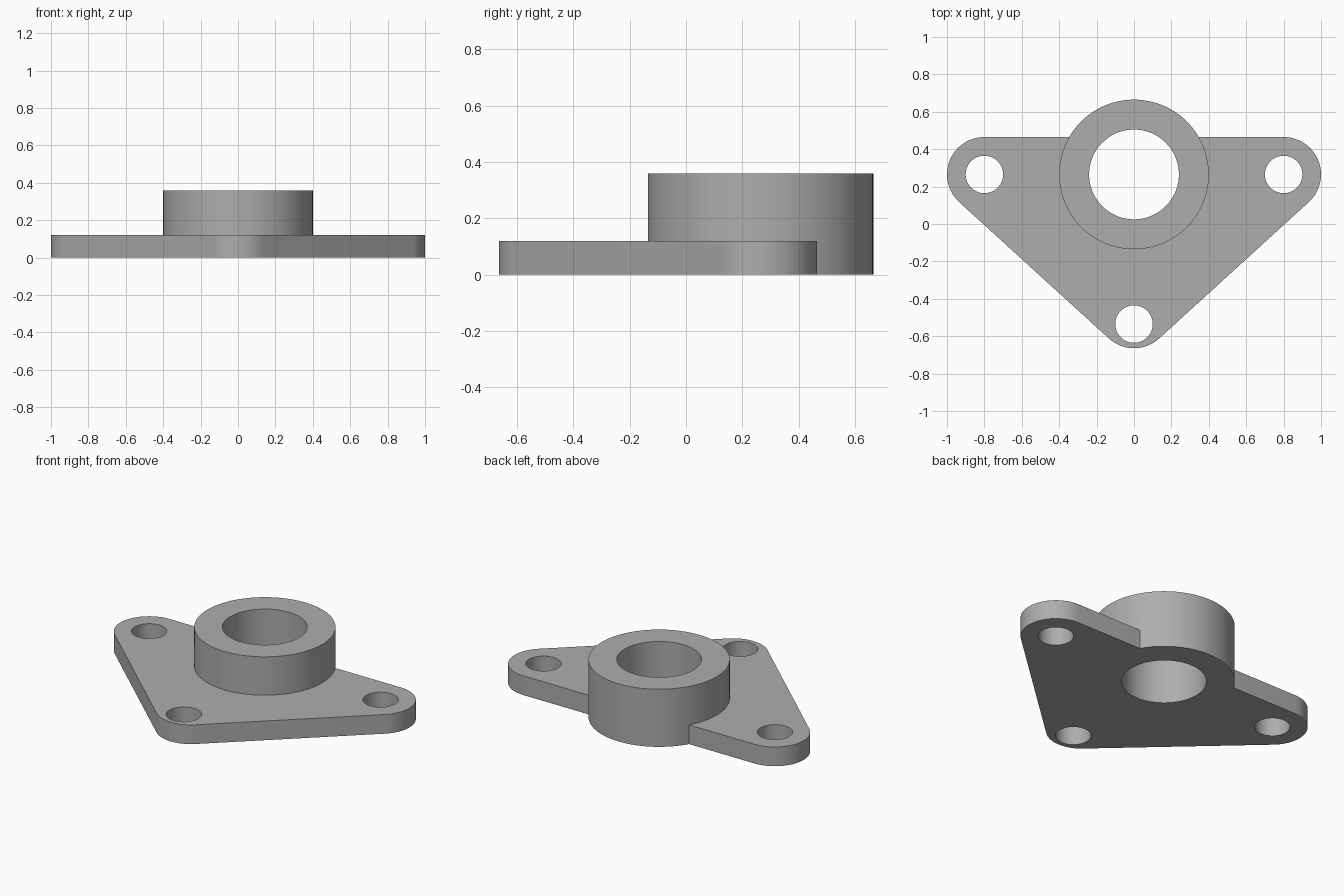
import bpy
import bmesh
from math import sin, cos, pi, radians, atan2
from mathutils import Vector

if "Cube" in bpy.data.objects:
    bpy.data.objects.remove(bpy.data.objects["Cube"], do_unlink=True)

PLATE_H, BOSS_H = 0.12, 0.36
EAR_R, HOLE_R, BOSS_R, BORE_R = 0.2, 0.1, 0.4, 0.24
BOSS_Y = 0.265
EARS = [Vector((0, -0.464)), Vector((0.8, BOSS_Y)), Vector((-0.8, BOSS_Y))]
HOLES = [(0, -0.535), (0.8, BOSS_Y), (-0.8, BOSS_Y)]

steel = bpy.data.materials.new("grey_metal")
steel.use_nodes = True
grey = (0.42, 0.42, 0.42, 1)
steel.diffuse_color = grey
steel.node_tree.nodes["Principled BSDF"].inputs["Base Color"].default_value = grey


def prism(name, outline, z0, z1):
    """Extrude a closed outline between two heights."""
    bm = bmesh.new()
    face = bm.faces.new([bm.verts.new((x, y, z0)) for x, y in outline])
    top = bmesh.ops.extrude_face_region(bm, geom=[face])["geom"]
    verts = [v for v in top if isinstance(v, bmesh.types.BMVert)]
    bmesh.ops.translate(bm, vec=(0, 0, z1 - z0), verts=verts)
    bmesh.ops.recalc_face_normals(bm, faces=bm.faces)
    mesh = bpy.data.meshes.new(name)
    bm.to_mesh(mesh)
    bm.free()
    mesh.materials.append(steel)
    obj = bpy.data.objects.new(name, mesh)
    bpy.context.collection.objects.link(obj)
    return obj


def circle(x, y, r, n):
    return [(x + r * cos(2 * pi * i / n), y + r * sin(2 * pi * i / n)) for i in range(n)]


def rounded_triangle(corners, r, n=24):
    """Arc round each counter-clockwise corner, joined by straight tangents."""
    points = []
    for i, c in enumerate(corners):
        d_in = c - corners[i - 1]
        d_out = corners[(i + 1) % len(corners)] - c
        start = atan2(d_in.y, d_in.x) - pi / 2
        sweep = (atan2(d_out.y, d_out.x) - pi / 2 - start) % (2 * pi)
        for k in range(n + 1):
            a = start + sweep * k / n
            points.append((c.x + r * cos(a), c.y + r * sin(a)))
    return points


def combine(target, tool, operation):
    """Apply a boolean and discard the tool."""
    tool.hide_render = True
    mod = target.modifiers.new(operation.lower(), "BOOLEAN")
    mod.operation, mod.solver, mod.object = operation, "EXACT", tool
    bpy.context.view_layer.objects.active = target
    bpy.ops.object.modifier_apply(modifier=mod.name)
    bpy.data.objects.remove(tool, do_unlink=True)


# Mounting plate with three rounded ears
flange = prism("mounting_flange", rounded_triangle(EARS, EAR_R), 0, PLATE_H)

# Raised boss, running down to the underside
combine(flange, prism("boss", circle(0, BOSS_Y, BOSS_R, 96), 0, BOSS_H), "UNION")

# Central bore and bolt holes
combine(flange, prism("bore_cutter", circle(0, BOSS_Y, BORE_R, 96), -0.1, 0.5), "DIFFERENCE")
for x, y in HOLES:
    combine(flange, prism("bolt_hole_cutter", circle(x, y, HOLE_R, 64), -0.1, 0.5), "DIFFERENCE")

# Smooth walls, sharp rims
bpy.ops.object.select_all(action="DESELECT")
flange.select_set(True)
bpy.context.view_layer.objects.active = flange
bpy.ops.object.shade_smooth_by_angle(angle=radians(30))
